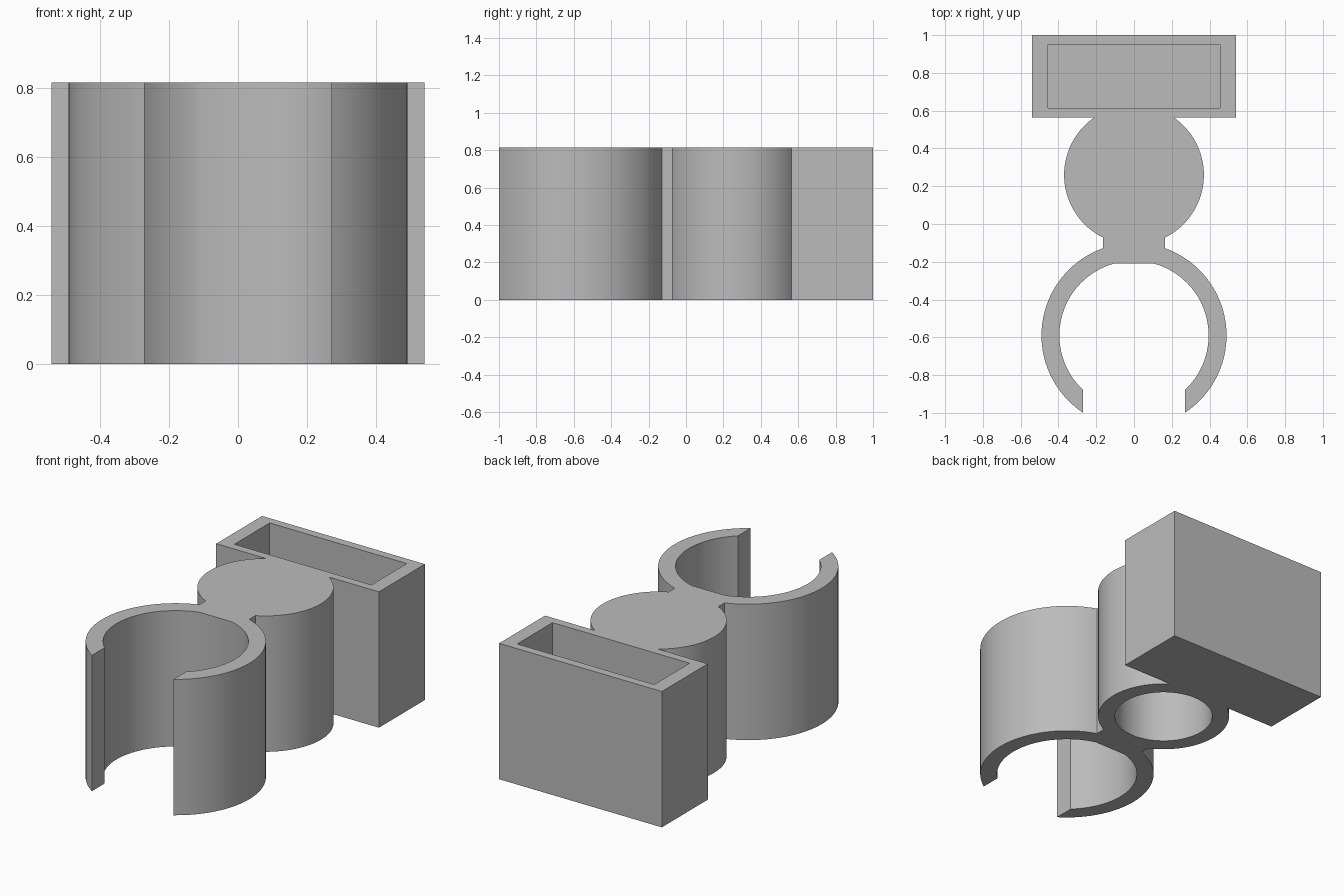
import bpy, bmesh
from math import sin, cos, asin, acos, pi

if "Cube" in bpy.data.objects:
    bpy.data.objects.remove(bpy.data.objects["Cube"], do_unlink=True)

HEIGHT = 0.815
CLIP_Y, CLIP_R, CLIP_INNER = -0.59, 0.49, 0.395
BARREL_Y, BARREL_R, BORE_R = 0.26, 0.37, 0.275
NECK, GAP = 0.165, 0.27          # half widths
TRAY_X, TRAY_FRONT, TRAY_BACK = 0.54, 0.565, 1.0
FLOOR, CAP = 0.06, 0.08

grey = bpy.data.materials.new("plain grey")
grey.use_nodes = True
colour = (0.5, 0.5, 0.5, 1)
grey.diffuse_color = colour
grey.node_tree.nodes["Principled BSDF"].inputs["Base Color"].default_value = colour


def arc(cy, r, start, end, steps=32):
    angles = [start + (end - start) * i / steps for i in range(steps + 1)]
    return [(r * cos(a), cy + r * sin(a)) for a in angles]


def prism(name, outline, bottom, top):
    """Extrude a closed plan outline between two heights."""
    bm = bmesh.new()
    face = bm.faces.new([bm.verts.new((x, y, bottom)) for x, y in outline])
    out = bmesh.ops.extrude_face_region(bm, geom=[face])
    verts = [v for v in out["geom"] if isinstance(v, bmesh.types.BMVert)]
    bmesh.ops.translate(bm, verts=verts, vec=(0, 0, top - bottom))
    bmesh.ops.recalc_face_normals(bm, faces=bm.faces)
    mesh = bpy.data.meshes.new(name)
    bm.to_mesh(mesh)
    bm.free()
    mesh.materials.append(grey)
    obj = bpy.data.objects.new(name, mesh)
    bpy.context.collection.objects.link(obj)
    return obj


# Right half of the plan: tray, barrel, neck, then the open clip
half = [(TRAY_X, TRAY_BACK), (TRAY_X, TRAY_FRONT)]
half += arc(BARREL_Y, BARREL_R, asin((TRAY_FRONT - BARREL_Y) / BARREL_R),
            -acos(NECK / BARREL_R))
half += arc(CLIP_Y, CLIP_R, acos(NECK / CLIP_R), -acos(GAP / CLIP_R))
half += arc(CLIP_Y, CLIP_INNER, -acos(GAP / CLIP_INNER), asin(0.38 / CLIP_INNER))
body = prism("clip_holder", half + [(-x, y) for x, y in reversed(half)], 0, HEIGHT)

# Tray pocket open at the top, barrel bore open at the bottom
pocket = prism("pocket_cutter",
               [(-0.455, 0.615), (0.455, 0.615), (0.455, 0.95), (-0.455, 0.95)],
               FLOOR, HEIGHT + 0.1)
bore = prism("bore_cutter", arc(BARREL_Y, BORE_R, 0, 2 * pi, 64)[:-1],
             -0.1, HEIGHT - CAP)

bpy.ops.object.select_all(action="DESELECT")
bpy.context.view_layer.objects.active = body
body.select_set(True)
for cutter in (pocket, bore):
    cutter.hide_render = True
    mod = body.modifiers.new(cutter.name, "BOOLEAN")
    mod.operation = "DIFFERENCE"
    mod.solver = "EXACT"
    mod.object = cutter
    bpy.ops.object.modifier_apply(modifier=mod.name)
    bpy.data.objects.remove(cutter, do_unlink=True)

bpy.ops.object.shade_smooth_by_angle()
